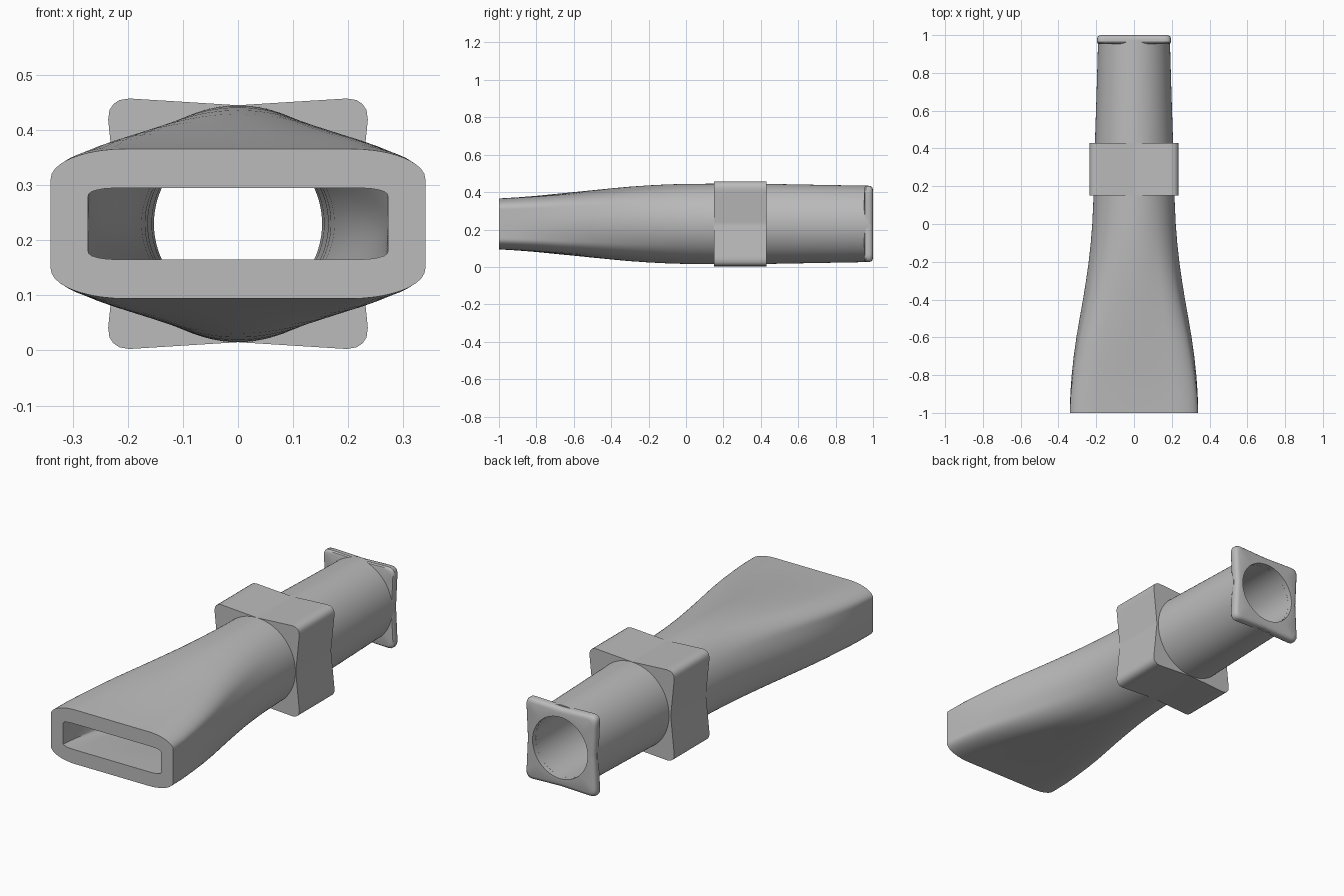
import bpy, bmesh
from math import sin, cos, pi, radians, hypot

cube = bpy.data.objects.get("Cube")
if cube:
    bpy.data.objects.remove(cube, do_unlink=True)

SEGMENTS = 128
AXIS_Z = 0.23

grey = bpy.data.materials.new("plain grey")
grey.use_nodes = True
colour = (0.5, 0.5, 0.5, 1)
grey.diffuse_color = colour
grey.node_tree.nodes["Principled BSDF"].inputs["Base Color"].default_value = colour


def rounded_square(a, r):
    """Point of a unit square with corner radius r, in direction a."""
    c, s = cos(a), sin(a)
    m = max(abs(c), abs(s))
    q = (c / m, s / m)
    k = [max(r - 1, min(1 - r, v)) for v in q]
    d = [q[i] - k[i] for i in (0, 1)]
    n = hypot(*d)
    return [k[i] + r * d[i] / n for i in (0, 1)]


def ring(y, hw, hh, t=0.0, r=0.4, pinch=(0, 0)):
    """Section blended from ellipse (t=0) to rounded rectangle (t=1)."""
    points = []
    for i in range(SEGMENTS):
        a = 2 * pi * i / SEGMENTS
        u, v = rounded_square(a, r)
        u = cos(a) * (1 - t) + u * t
        v = sin(a) * (1 - t) + v * t
        pu = 1 - pinch[0] * (1 - abs(v))
        pv = 1 - pinch[1] * (1 - abs(u))
        points.append((hw * u * pu, y, AXIS_Z + hh * v * pv))
    return points


def loft(name, rings):
    """Join rings into a hollow closed band; the last joins the first."""
    bm = bmesh.new()
    loops = [[bm.verts.new(p) for p in points] for points in rings]
    for j, a in enumerate(loops):
        b = loops[(j + 1) % len(loops)]
        for i in range(SEGMENTS):
            k = (i + 1) % SEGMENTS
            bm.faces.new((a[i], a[k], b[k], b[i]))
    bmesh.ops.recalc_face_normals(bm, faces=bm.faces)
    mesh = bpy.data.meshes.new(name)
    bm.to_mesh(mesh)
    bm.free()
    mesh.materials.append(grey)
    ob = bpy.data.objects.new(name, mesh)
    bpy.context.collection.objects.link(ob)
    bpy.ops.object.select_all(action='DESELECT')
    ob.select_set(True)
    bpy.context.view_layer.objects.active = ob
    bpy.ops.object.shade_smooth_by_angle(angle=radians(35))
    return ob


# Mouthpiece tube: y, half width, half height, squareness
stations = [
    (-1, .34, .136, 1), (-.9, .337, .142, .95), (-.8, .33, .15, .85),
    (-.7, .319, .16, .75), (-.6, .305, .17, .64), (-.5, .288, .18, .52),
    (-.4, .27, .19, .4), (-.3, .254, .199, .28), (-.2, .24, .206, .17),
    (-.1, .229, .211, .09), (0, .221, .214, .03), (.15, .214, .215, 0),
    (.43, .207, .214, 0), (.7, .198, .209, 0), (.975, .19, .204, 0)]
outer = [ring(y, w, h, t) for y, w, h, t in stations]
inner = []
for y, w, h, t in reversed(stations):
    f = (1 - y) / 2
    inner.append(ring(y, w - .037 - .031 * f, h - .05 - .021 * f, t, r=.2))
loft("mouthpiece_tube", outer + inner)

# Square collar with pinched sides
square = dict(t=1, r=.18, pinch=(.1, .065))
loft("collar", [ring(.15, .24, .23, **square), ring(.43, .24, .23, **square),
                ring(.43, .18, .18), ring(.15, .18, .18)])

# Square end flange with soft edges and a round bore
edge = [(.953, .93), (.956, .975), (.963, 1), (.98, 1), (.99, .985),
        (.996, .955), (1, .9)]
flange = [ring(y, .198 * s, .205 * s, t=1, r=.16, pinch=(.05, .035))
          for y, s in edge]
loft("end_flange", flange + [ring(1, .153, .154), ring(.953, .153, .154)])
